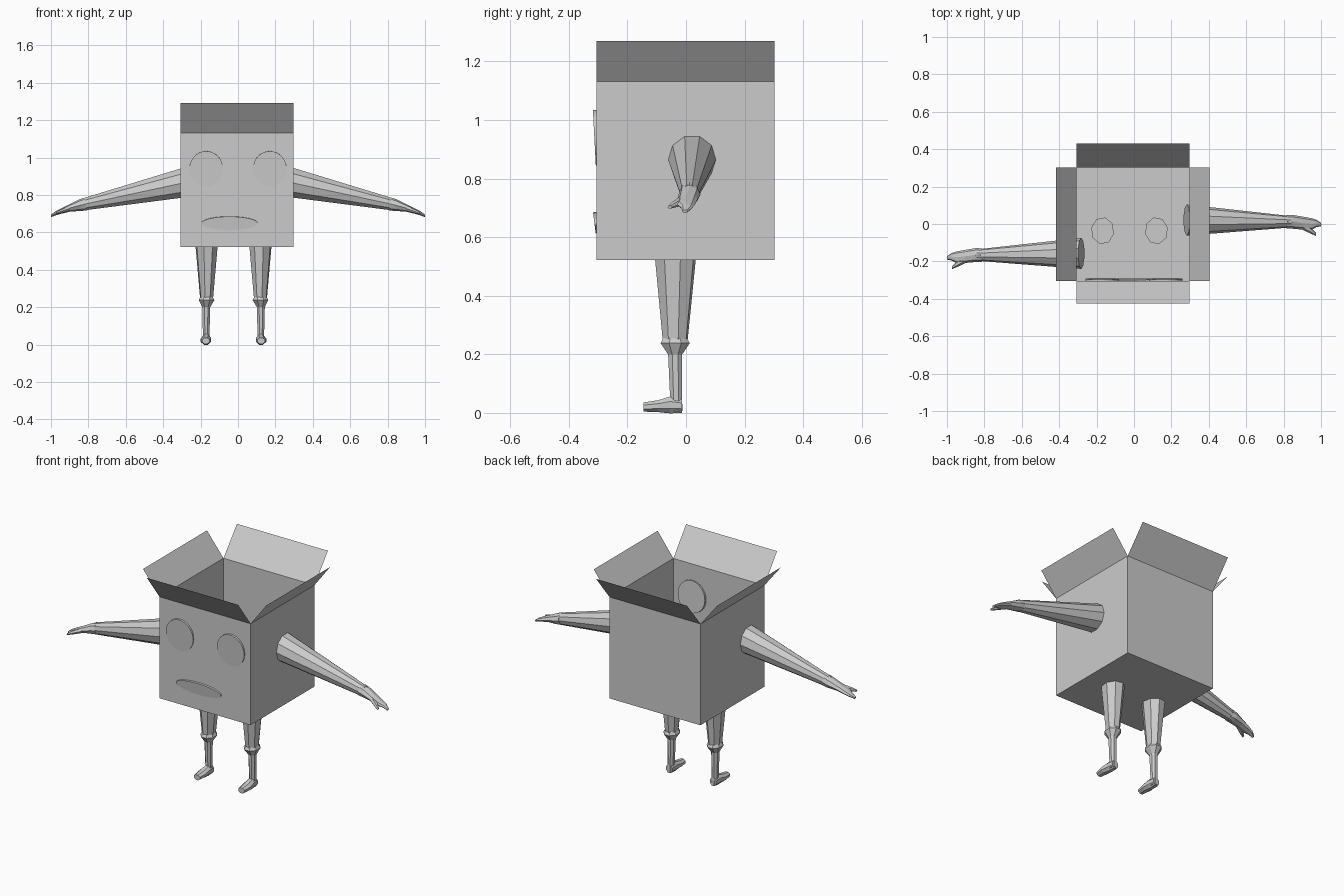
import bpy, bmesh, math
from mathutils import Vector, Matrix

if "Cube" in bpy.data.objects:
    bpy.data.objects.remove(bpy.data.objects["Cube"])

grey = bpy.data.materials.new("cardboard grey")
grey.diffuse_color = (0.6, 0.6, 0.6, 1)
grey.use_nodes = True
grey.node_tree.nodes["Principled BSDF"].inputs["Base Color"].default_value = grey.diffuse_color


def finish(name, bm, recalc=True):
    if recalc:
        bmesh.ops.recalc_face_normals(bm, faces=bm.faces)
    me = bpy.data.meshes.new(name)
    bm.to_mesh(me)
    bm.free()
    me.materials.append(grey)
    ob = bpy.data.objects.new(name, me)
    bpy.context.collection.objects.link(ob)
    return ob


def loft(name, rings, u, v, sides, place, phase=0.0):
    """Closed tube through rings of (centre, radius along u, radius along v)."""
    bm = bmesh.new()
    loops = []
    for c, ru, rv in rings:
        loop = []
        for i in range(sides):
            a = 2 * math.pi * (i + phase) / sides
            p = Vector(c) + u * (ru * math.cos(a)) + v * (rv * math.sin(a))
            loop.append(bm.verts.new(place(p)))
        loops.append(loop)
    for a, b in zip(loops, loops[1:]):
        for i in range(sides):
            j = (i + 1) % sides
            bm.faces.new((a[i], a[j], b[j], b[i]))
    bm.faces.new(loops[0])
    bm.faces.new(loops[-1])
    return finish(name, bm)


# Open box: four walls, a floor and four flaps leaning outwards
L, R, F, B, Z0, Z1 = -0.308, 0.298, -0.306, 0.302, 0.522, 1.132
corners = [(L, F), (R, F), (R, B), (L, B)]
bm = bmesh.new()
low = [bm.verts.new((x, y, Z0)) for x, y in corners]
top = [bm.verts.new((x, y, Z1)) for x, y in corners]
bm.faces.new(low[::-1])
for i in range(4):
    j = (i + 1) % 4
    bm.faces.new((low[i], low[j], top[j], top[i]))
finish("box", bm)

flaps = [("front_flap", (0, -0.12, 0.16)), ("right_flap", (0.105, 0, 0.138)),
         ("back_flap", (0, 0.128, 0.158)), ("left_flap", (-0.11, 0, 0.138))]
for i, (name, lean) in enumerate(flaps):
    p, q = [Vector((*corners[k % 4], Z1)) for k in (i, i + 1)]
    bm = bmesh.new()
    bm.faces.new([bm.verts.new(c) for c in (p, q, q + Vector(lean), p + Vector(lean))])
    finish(name, bm, False)


# Face: thin discs tipped slightly so the lower edge stands out
def face_disc(name, x, z, rx, rz, y, tilt, depth):
    bm = bmesh.new()
    bmesh.ops.create_cone(bm, cap_ends=True, segments=32, radius1=1, radius2=1, depth=depth)
    m = (Matrix.Translation((x, y, z)) @ Matrix.Rotation(math.radians(90 - tilt), 4, 'X')
         @ Matrix.Diagonal((rx, rz, 1, 1)))
    bmesh.ops.transform(bm, matrix=m, verts=bm.verts)
    ob = finish(name, bm)
    for p in ob.data.polygons:
        p.use_smooth = len(p.vertices) == 4


for side, x in (("left", -0.17), ("right", 0.17)):
    face_disc(side + "_eye", x, 0.94, 0.09, 0.095, -0.303, -3, 0.02)
face_disc("mouth", -0.045, 0.65, 0.15, 0.036, -0.304, -7, 0.018)

X, Y, Z = Vector((1, 0, 0)), Vector((0, 1, 0)), Vector((0, 0, 1))

# Arms and hands: drawn once for the right, then mirrored and moved forward
axis = Vector((0.55, 0, -0.118)).normalized()
up = axis.cross(Y) * -1
for side, s, dy in (("right", 1, 0), ("left", -1, -0.178)):
    def place(p, s=s, dy=dy):
        return Vector((p.x * s, p.y + dy, p.z))
    loft(side + "_arm", [((0.282, 0.021, 0.867), 0.083, 0.083),
                         ((0.835, 0.012, 0.748), 0.031, 0.033)],
         Y, up, 10, place)
    loft(side + "_hand", [((0.815, 0.012, 0.752), 0.036, 0.035),
                          ((0.845, 0.012, 0.745), 0.037, 0.031),
                          ((0.90, 0.005, 0.730), 0.035, 0.019),
                          ((0.95, 0.000, 0.712), 0.031, 0.013),
                          ((0.975, 0.003, 0.702), 0.020, 0.010),
                          ((1.00, -0.003, 0.688), 0.009, 0.006)],
         Y, up, 8, place)
    loft(side + "_thumb", [((0.90, -0.008, 0.728), 0.022, 0.015),
                           ((0.945, -0.036, 0.713), 0.016, 0.011),
                           ((0.972, -0.055, 0.703), 0.008, 0.006)],
         Y, up, 6, place)

# Legs and feet: drawn around x = 0 and mirrored onto each side
for side, s, x0 in (("right", 1, 0.12), ("left", -1, -0.168)):
    def place(p, s=s, x0=x0):
        return Vector((p.x * s + x0, p.y, p.z))
    loft(side + "_thigh", [((0, -0.036, 0.54), 0.062, 0.073),
                           ((0, -0.037, 0.25), 0.036, 0.044)],
         X, Y, 8, place, 0.3)
    loft(side + "_shin", [((0, -0.037, 0.255), 0.036, 0.044),
                          ((0, -0.037, 0.238), 0.045, 0.054),
                          ((0.002, -0.037, 0.20), 0.023, 0.026),
                          ((0.002, -0.034, 0.05), 0.019, 0.022),
                          ((0.002, -0.033, 0.006), 0.019, 0.023)],
         X, Y, 8, place, 0.5)
    loft(side + "_foot", [((0.002, -0.014, 0.024), 0.022, 0.026),
                          ((0.002, -0.055, 0.027), 0.026, 0.031),
                          ((0.004, -0.095, 0.023), 0.030, 0.022),
                          ((0.004, -0.145, 0.020), 0.022, 0.017)],
         X, Z, 8, place, 0.5)
